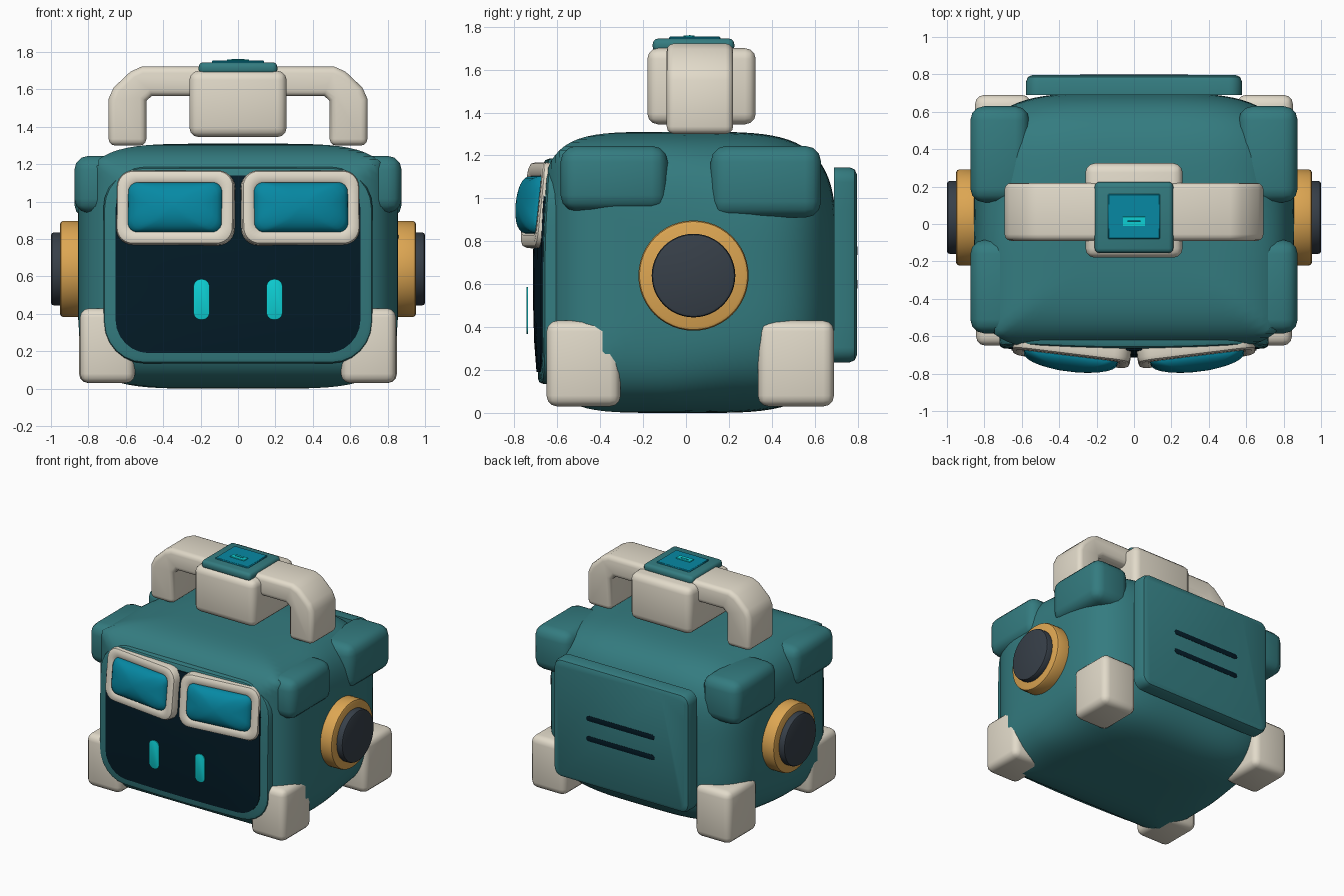
import bpy, bmesh, math
from mathutils import Vector, Matrix

if "Cube" in bpy.data.objects:
    bpy.data.objects.remove(bpy.data.objects["Cube"])


def mat(name, rgb):
    m = bpy.data.materials.new(name)
    m.diffuse_color = (*rgb, 1)
    m.use_nodes = True
    m.node_tree.nodes["Principled BSDF"].inputs["Base Color"].default_value = m.diffuse_color
    return m


TEAL = mat("teal_shell", (0.034, 0.2, 0.215))
CREAM = mat("cream", (0.76, 0.705, 0.59))
NAVY = mat("navy_screen", (0.001, 0.011, 0.02))
BLUE = mat("blue_lens", (0.002, 0.25, 0.37))
CYAN = mat("cyan_glow", (0.004, 0.64, 0.67))
GOLD = mat("gold", (0.72, 0.38, 0.085))
GREY = mat("dark_grey", (0.038, 0.05, 0.066))


def finish(bm, name, material, matrix=None):
    """Turn a bmesh into a smooth-shaded object."""
    bmesh.ops.recalc_face_normals(bm, faces=bm.faces)
    if matrix:
        bm.transform(matrix)
    me = bpy.data.meshes.new(name)
    bm.to_mesh(me)
    bm.free()
    me.materials.append(material)
    ob = bpy.data.objects.new(name, me)
    bpy.context.collection.objects.link(ob)
    bpy.ops.object.select_all(action='DESELECT')
    ob.select_set(True)
    bpy.context.view_layer.objects.active = ob
    bpy.ops.object.shade_smooth_by_angle(angle=math.radians(40))
    return ob


def bevel_sharp(bm, width, segments=3):
    edges = [e for e in bm.edges if e.calc_face_angle(0) > 0.9]
    bmesh.ops.bevel(bm, geom=edges, offset=width, segments=segments,
                    profile=0.5, affect='EDGES', clamp_overlap=True)


def box(name, material, lo, hi, width, segments=3):
    lo, hi = Vector(lo), Vector(hi)
    bm = bmesh.new()
    bmesh.ops.create_cube(bm, size=1)
    bm.transform(Matrix.Translation((lo + hi) / 2) @ Matrix.Diagonal((*(hi - lo), 1)))
    bevel_sharp(bm, width, segments)
    return finish(bm, name, material)


def rounded_loop(bm, w, h, r, y, n=6):
    """Rounded rectangle in the xz plane with half sizes w, h."""
    r = min(r, w * 0.99, h * 0.99)
    pts = []
    for q, (sx, sz) in enumerate(((1, 1), (-1, 1), (-1, -1), (1, -1))):
        for i in range(n + 1):
            a = math.pi / 2 * (q + i / n)
            pts.append(Vector((sx * (w - r) + r * math.cos(a), y,
                               sz * (h - r) + r * math.sin(a))))
    out = []
    for i, p in enumerate(pts):
        out.append(p)
        if i % (n + 1) == n:        # points along the straight side
            nxt = pts[(i + 1) % len(pts)]
            out += [p.lerp(nxt, k / 6) for k in range(1, 6)]
    return [bm.verts.new(p) for p in out]


def loft(name, material, loops, matrix, closed=False, bend=None):
    """Skin rounded rectangles; closed joins last to first to make a ring."""
    bm = bmesh.new()
    rings = [rounded_loop(bm, *l) for l in loops]
    pairs = list(zip(rings, rings[1:]))
    if closed:
        pairs.append((rings[-1], rings[0]))
    else:
        bm.faces.new(rings[0])
        bm.faces.new(rings[-1])
    for a, b in pairs:
        for i in range(len(a)):
            j = (i + 1) % len(a)
            bm.faces.new((a[i], a[j], b[j], b[i]))
    if bend:
        for v in bm.verts:
            v.co.y += bend(v.co.x, v.co.z)
    return finish(bm, name, material, matrix)


def plate(name, material, w, h, r, y0, y1, centre, edge):
    """Rounded plate whose y1 face has a softened rim."""
    d = math.copysign(edge, y1 - y0)
    loft(name, material, [(w, h, r, y0), (w, h, r, y1 - d),
                          (w - edge * .3, h - edge * .3, r - edge * .3, y1 - d * .3),
                          (w - edge, h - edge, r - edge, y1)],
         Matrix.Translation(centre))


# Main shell: an inflated cube, full at the front corners and rounder behind
bm = bmesh.new()
bmesh.ops.create_cube(bm, size=2)
bmesh.ops.subdivide_edges(bm, edges=bm.edges[:], cuts=27, use_grid_fill=True)
for v in bm.verts:
    p = v.co
    t = min(1, max(0, (p.y + 0.25) / 0.7))
    t = t * t * (3 - 2 * t)
    n = 5 - t
    q = [abs(c) ** n for c in p]
    full = (sum(q) - min(q)) ** (1 / n)
    soft = sum(q) ** (1 / n)
    p /= full + (soft - full) * t
    v.co = (p.x * 0.857, p.y * 0.69 + 0.012, p.z * 0.655 + 0.655)
finish(bm, "body_shell", TEAL)


# Face surround and screen, wrapped back towards the sides and top
def wrap(x, z):
    return 0.025 * (x / 0.7) ** 2 + 0.025 * (max(0, z) / 0.5) ** 2


loft("face_surround", TEAL,
     [(0.72, 0.525, 0.22, -0.58), (0.72, 0.525, 0.22, -0.665),
      (0.713, 0.518, 0.213, -0.683), (0.695, 0.5, 0.2, -0.69),
      (0.5, 0.33, 0.13, -0.69), (0.2, 0.12, 0.06, -0.69)],
     Matrix.Translation((0, 0, 0.66)), bend=wrap)
loft("face_screen", NAVY,
     [(0.655, 0.475, 0.18, -0.66), (0.655, 0.475, 0.18, -0.697),
      (0.5, 0.33, 0.13, -0.708), (0.3, 0.19, 0.1, -0.712), (0.1, 0.06, 0.03, -0.714)],
     Matrix.Translation((0, 0, 0.665)), bend=wrap)

for s, side in ((-1, "left"), (1, "right")):
    # Tilted goggle rims with domed lenses
    m = (Matrix.Translation((s * 0.337, -0.71, 0.97))
         @ Matrix.Rotation(s * math.radians(7), 4, 'Z')
         @ Matrix.Rotation(math.radians(-6), 4, 'X'))
    loft("goggle_rim_" + side, CREAM,
         [(0.317, 0.2, 0.09, 0.075), (0.317, 0.2, 0.09, 0.015),
          (0.31, 0.193, 0.083, -0.003), (0.295, 0.178, 0.07, -0.01),
          (0.262, 0.143, 0.055, -0.01), (0.25, 0.131, 0.05, 0.0),
          (0.25, 0.131, 0.05, 0.075)], m, closed=True)
    dome = [(0.253, 0.134, 0.05, 0.05)]
    for k in range(8):
        a = math.pi / 2 * k / 7.4
        c = math.cos(a)
        dome.append((0.253 * c, 0.134 * c, 0.05 + 0.04 * math.sin(a) * c,
                     -0.079 * math.sin(a)))
    loft("goggle_lens_" + side, BLUE, dome, m)

    # Glowing mouth bars
    plate("mouth_bar_" + side, CYAN, 0.043, 0.109, 0.04, -0.736, -0.744,
          (s * 0.195, 0, 0.477), 0.002)

    # Side hubs: gold ring with grey cap
    for name, material, r, x0, x1, w in (("hub_ring_", GOLD, 0.257, 0.78, 0.952, 0.018),
                                         ("hub_cap_", GREY, 0.195, 0.9, 1.0, 0.015)):
        bm = bmesh.new()
        bmesh.ops.create_cone(bm, cap_ends=True, segments=48, radius1=r,
                              radius2=r, depth=x1 - x0)
        bevel_sharp(bm, w, 2)
        finish(bm, name + side, material,
               Matrix.Translation((s * (x0 + x1) / 2, 0.035, 0.64))
               @ Matrix.Rotation(math.pi / 2, 4, 'Y'))

    # Upper corner pads and lower corner feet
    for name, material, x0, x1, y0, y1, z0, z1, w in (
            ("front_pad_", TEAL, 0.58, 0.875, -0.585, -0.085, 0.94, 1.245, 0.075),
            ("rear_pad_", TEAL, 0.56, 0.875, 0.115, 0.63, 0.91, 1.245, 0.075),
            ("front_foot_", CREAM, 0.55, 0.845, -0.65, -0.305, 0.03, 0.43, 0.05),
            ("rear_foot_", CREAM, 0.55, 0.85, 0.335, 0.69, 0.03, 0.43, 0.05)):
        xs = sorted((s * x0, s * x1))
        box(name + side, material, (xs[0], y0, z0), (xs[1], y1, z1), w)

# Carrying handle from a mirrored arch profile
half = [(0.49, 1.3), (0.692, 1.3), (0.692, 1.55), (0.665, 1.61),
        (0.575, 1.695), (0.515, 1.722)]
inner = [(0.46, 1.565), (0.49, 1.54)]
prof = half + [(-x, z) for x, z in half[::-1]]
prof += [(-x, z) for x, z in inner[::-1]] + inner
bm = bmesh.new()
f = bm.faces.new([bm.verts.new((x, -0.09, z)) for x, z in prof])
ext = bmesh.ops.extrude_face_region(bm, geom=[f])["geom"]
bmesh.ops.translate(bm, vec=(0, 0.31, 0),
                    verts=[g for g in ext if isinstance(g, bmesh.types.BMVert)])
bmesh.ops.recalc_face_normals(bm, faces=bm.faces)
bevel_sharp(bm, 0.035)
finish(bm, "handle_bar", CREAM)

# Handle grip block with layered button on top
box("handle_grip", CREAM, (-0.26, -0.18, 1.345), (0.26, 0.325, 1.70), 0.05)
box("button_base", TEAL, (-0.21, -0.155, 1.68), (0.21, 0.225, 1.745), 0.025)
box("button_face", BLUE, (-0.14, -0.08, 1.73), (0.14, 0.16, 1.754), 0.005, 1)
box("button_light", CYAN, (-0.06, -0.012, 1.75), (0.06, 0.04, 1.76), 0.002, 1)
box("button_slot", BLUE, (-0.035, 0.014, 1.757), (0.035, 0.022, 1.762), 0.001, 1)

# Back panel with two vent slots
plate("back_panel", TEAL, 0.577, 0.455, 0.07, 0.69, 0.797, (0, 0, 0.69), 0.035)
for i, z in enumerate((0.755, 0.6)):
    plate("vent_slot_%d" % (i + 1), NAVY, 0.29, 0.02, 0.018, 0.793, 0.799,
          (0, 0, z), 0.001)
